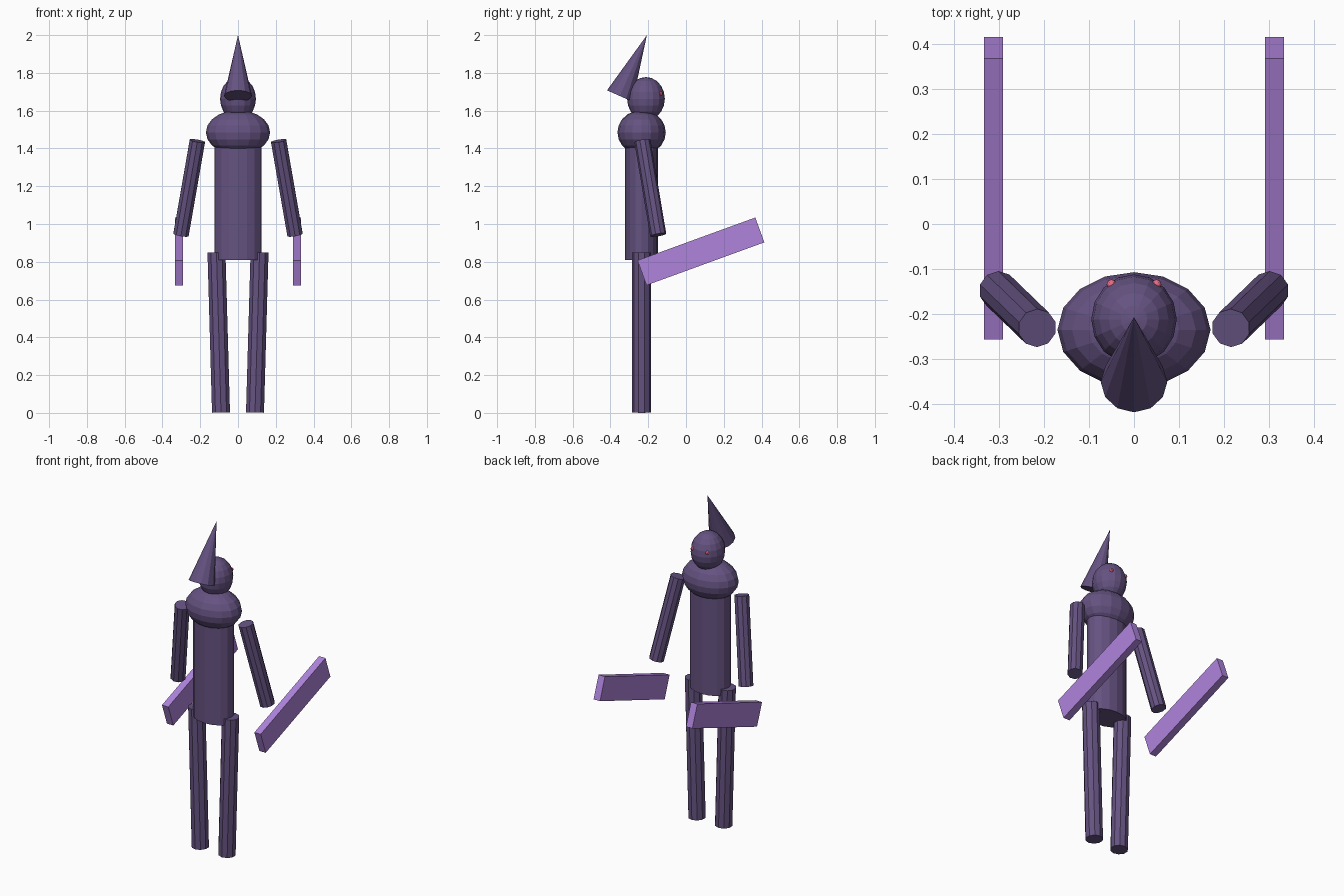
import bpy, math
from mathutils import Vector

if "Cube" in bpy.data.objects:
    bpy.data.objects.remove(bpy.data.objects["Cube"])


def material(name, rgb):
    m = bpy.data.materials.new(name)
    m.diffuse_color = (*rgb, 1)
    m.use_nodes = True
    m.node_tree.nodes["Principled BSDF"].inputs["Base Color"].default_value = m.diffuse_color
    return m


SKIN = material("dark_purple", (0.13, 0.085, 0.22))
BLADE = material("bright_violet", (0.43, 0.23, 0.72))
EYE = material("pink", (0.85, 0.15, 0.25))


def finish(name, mat):
    o = bpy.context.object
    o.name = name
    o.data.materials.append(mat)
    return o


def ball(name, loc, radii, segs, rings, mat):
    bpy.ops.mesh.primitive_uv_sphere_add(segments=segs, ring_count=rings, radius=1, location=loc)
    o = finish(name, mat)
    o.scale = radii
    return o


def rod(name, a, b, r, sides, mat):
    a, b = Vector(a), Vector(b)
    d = b - a
    bpy.ops.mesh.primitive_cylinder_add(vertices=sides, radius=r, depth=d.length, location=(a + b) / 2)
    o = finish(name, mat)
    o.rotation_mode = 'QUATERNION'
    o.rotation_quaternion = Vector((0, 0, 1)).rotation_difference(d)
    return o


# Torso, shoulders and head
torso = rod("torso", (0, -0.235, 0.81), (0, -0.235, 1.42), 1, 16, SKIN)
torso.scale = (0.125, 0.087, 1)
ball("shoulders", (0, -0.235, 1.485), (0.17, 0.128, 0.118), 16, 10, SKIN)
ball("head", (0, -0.212, 1.663), (0.095, 0.1, 0.115), 16, 10, SKIN)

# Pointed hood, leaning back towards the head
tilt, height = math.radians(24), 0.353
axis = Vector((0, math.sin(tilt), math.cos(tilt)))
bpy.ops.mesh.primitive_cone_add(vertices=12, radius1=0.074, radius2=0, depth=height,
                                location=Vector((0, -0.207, 2.0)) - axis * height / 2,
                                rotation=(-tilt, 0, 0))
finish("hood", SKIN)

# Paired parts
for side, s in (("left", -1), ("right", 1)):
    rod(side + "_leg", (s * 0.09, -0.235, 0.002), (s * 0.114, -0.235, 0.85), 0.05, 10, SKIN)
    rod(side + "_arm", (s * 0.302, -0.147, 0.942), (s * 0.215, -0.231, 1.44), 0.043, 10, SKIN)
    ball(side + "_eye", (s * 0.05, -0.134, 1.69), (0.011, 0.011, 0.011), 8, 6, EYE)
    bpy.ops.mesh.primitive_cube_add(size=1, location=(s * 0.312, 0.079, 0.855),
                                    rotation=(math.radians(20), 0, 0))
    finish(side + "_blade", BLADE).scale = (0.043, 0.664, 0.14)
